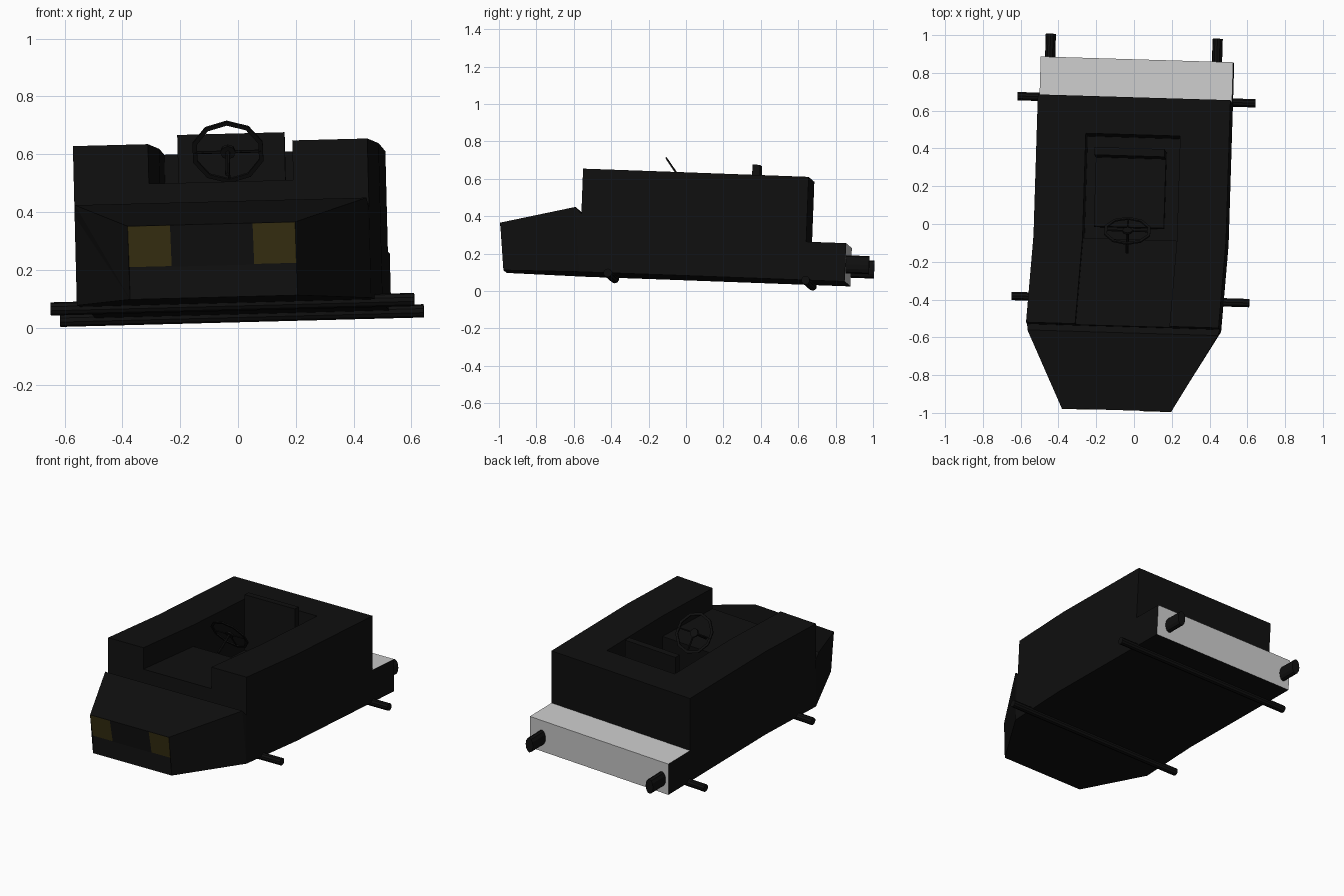
import bpy, bmesh, math
from mathutils import Matrix, Vector, Euler

if "Cube" in bpy.data.objects:
    bpy.data.objects.remove(bpy.data.objects["Cube"])

# the whole cart sits slightly tilted
TILT = Euler((-0.037, -0.026, -0.03)).to_matrix().to_4x4()

def material(name, rgb):
    m = bpy.data.materials.new(name)
    m.diffuse_color = (*rgb, 1)
    m.use_nodes = True
    m.node_tree.nodes["Principled BSDF"].inputs["Base Color"].default_value = m.diffuse_color
    return m

BLACK = material("black_paint", (0.005, 0.005, 0.005))
YELLOW = material("dull_yellow", (0.04, 0.03, 0.006))
GREY = material("plain_grey", (0.8, 0.8, 0.8))

def finish(bm, name, mats=(BLACK,), bend=False, normals=True):
    for v in bm.verts:
        if bend:  # front half swings a little to the left
            v.co.x += 0.055 * min(0, v.co.y + 0.1) - 0.004
        v.co = TILT @ v.co
    if normals:
        bmesh.ops.recalc_face_normals(bm, faces=bm.faces)
    me = bpy.data.meshes.new(name)
    bm.to_mesh(me)
    bm.free()
    for m in mats:
        me.materials.append(m)
    ob = bpy.data.objects.new(name, me)
    bpy.context.collection.objects.link(ob)
    return ob

def box(name, lo, hi):
    bm = bmesh.new()
    lo, hi = Vector(lo), Vector(hi)
    bmesh.ops.create_cube(bm, size=1, matrix=Matrix.Translation((lo + hi) / 2) @ Matrix.Diagonal((*(hi - lo), 1)))
    return finish(bm, name)

def rod(name, p, q, r, sides=10, stretch=1):
    bm = bmesh.new()
    p, q = Vector(p), Vector(q)
    d = q - p
    rot = d.to_track_quat('Z', 'Y').to_matrix().to_4x4()
    bmesh.ops.create_cone(bm, cap_ends=True, segments=sides, radius1=r, radius2=r, depth=d.length,
                          matrix=Matrix.Translation((p + q) / 2) @ rot @ Matrix.Diagonal((1, stretch, 1, 1)))
    return finish(bm, name)

# body: blocks on an uneven grid, only the outer faces are kept
xs = [-0.51, -0.25, 0.25, 0.51]
ys = [-0.56, -0.1, 0.45, 0.648, 0.862]
zs = [0.07, 0.2, 0.275, 0.485, 0.622]

def filled(i, j, k):
    if not (0 <= i < 3 and 0 <= j < 4 and 0 <= k < 4):
        return False
    if j == 3:                 # low rear step
        return k < 2
    if i == 1 and j == 1:      # cockpit well
        return k < 1
    if i == 1 and j == 0:      # open dash
        return k < 3
    return True

bm = bmesh.new()
grid = {}
for i in range(3):
    for j in range(4):
        for k in range(4):
            if not filled(i, j, k):
                continue
            for axis in range(3):
                for side in (0, 1):
                    n = [i, j, k]
                    n[axis] += 1 if side else -1
                    if filled(*n):
                        continue
                    u, w = (axis + 1) % 3, (axis + 2) % 3
                    ring = []
                    for a, b in ((0, 0), (1, 0), (1, 1), (0, 1)):
                        c = [i, j, k]
                        c[axis] += side
                        c[u] += a
                        c[w] += b
                        key = tuple(c)
                        if key not in grid:
                            grid[key] = bm.verts.new((xs[c[0]], ys[c[1]], zs[c[2]]))
                        ring.append(grid[key])
                    f = bm.faces.new(ring if side else ring[::-1])
                    # top and back of the rear step are unpainted
                    f.material_index = int(j == 3 and side == 1 and axis in (1, 2))
finish(bm, "body", (BLACK, GREY), bend=True, normals=False)

# tapered nose: side profile (y, z, half width)
prof = [(-0.56, 0.07, 0.51), (-0.973, 0.07, 0.29), (-0.973, 0.18, 0.29),
        (-1.0, 0.323, 0.29), (-0.593, 0.416, 0.505), (-0.56, 0.38, 0.51)]
bm = bmesh.new()
L = [bm.verts.new((-w, y, z)) for y, z, w in prof]
R = [bm.verts.new((w, y, z)) for y, z, w in prof]
for i in range(len(prof) - 1):
    bm.faces.new((L[i], L[i + 1], R[i + 1], R[i]))
for side in (L, R):
    bmesh.ops.triangulate(bm, faces=[bm.faces.new(side)])
finish(bm, "nose", bend=True)

# headlights lying on the sloped band of the nose
for s, n in ((-1, "left"), (1, "right")):
    bm = bmesh.new()
    vs = [bm.verts.new((s * x, y - 0.002, z)) for x, y, z in
          ((0.143, -0.973, 0.182), (0.29, -0.973, 0.182), (0.29, -1.0, 0.322), (0.143, -1.0, 0.322))]
    bm.faces.new(vs if s > 0 else vs[::-1])
    finish(bm, n + "_headlight", (YELLOW,), bend=True, normals=False)

# axles
for y, n in ((-0.403, "front"), (0.656, "rear")):
    rod(n + "_axle", (-0.635, y, 0.066), (0.625, y, 0.066), 0.023)

# oval exhaust pipes
for x, n in ((-0.467, "left"), (0.417, "right")):
    rod(n + "_exhaust", (x, 0.84, 0.164), (x, 0.987, 0.164), 0.027, 12, 1.8)

# seat
box("seat_back", (-0.204, 0.335, 0.2), (0.167, 0.376, 0.685))
box("seat_cushion", (-0.204, -0.03, 0.2), (0.167, 0.335, 0.33))

# steering wheel: flat ten-sided ring, hub and spokes
centre = Vector((-0.018, -0.06, 0.607))
place = Matrix.Translation(centre) @ Matrix.Rotation(math.radians(36), 4, 'X')
bm = bmesh.new()
rings = []
for r, d in ((0.128, -0.004), (0.128, 0.004), (0.112, 0.004), (0.112, -0.004)):
    rings.append([bm.verts.new(place @ Vector((r * math.sin(t * math.pi / 5), d, r * math.cos(t * math.pi / 5))))
                  for t in range(10)])
for a in range(4):
    p, q = rings[a], rings[(a + 1) % 4]
    for t in range(10):
        bm.faces.new((p[t], p[(t + 1) % 10], q[(t + 1) % 10], q[t]))
finish(bm, "steering_wheel")
for i in range(3):
    t = math.radians(90 + 90 * i)
    rod(f"wheel_spoke_{i}", centre, place @ Vector((0.115 * math.sin(t), 0, 0.115 * math.cos(t))), 0.005, 6)
rod("wheel_hub", place @ Vector((0, 0.006, 0)), place @ Vector((0, -0.006, 0)), 0.027, 8)
rod("steering_column", centre, place @ Vector((0, -0.14, 0)), 0.008, 8)
